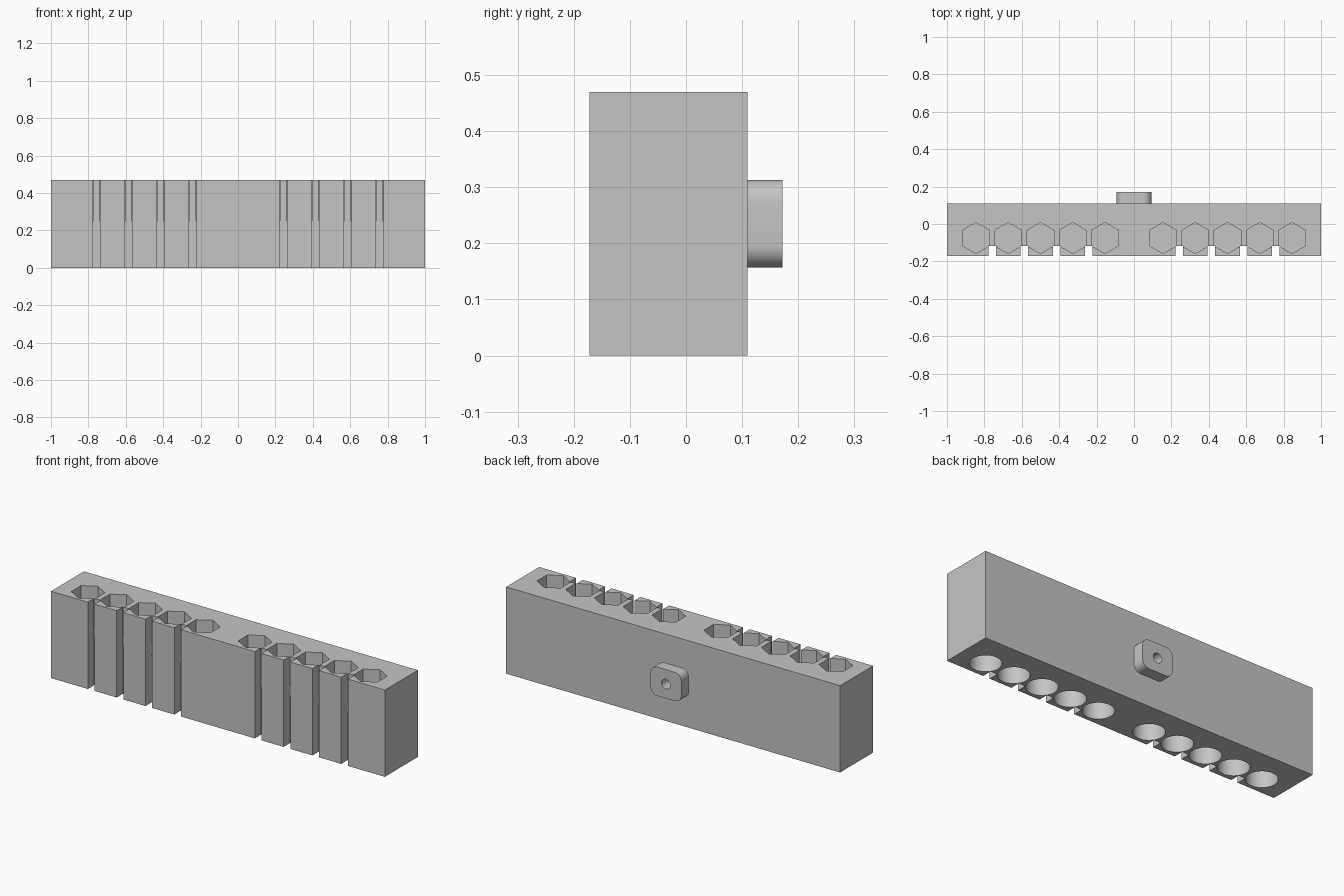
import bpy
import bmesh
from math import pi
from mathutils import Matrix, Vector

if "Cube" in bpy.data.objects:
    bpy.data.objects.remove(bpy.data.objects["Cube"])

FRONT, BACK, HEIGHT = -0.172, 0.11, 0.47
HOLE_Y, HOLE_X, PITCH = -0.075, 0.155, 0.1725
HEX_FLOOR, BORE_DEPTH = 0.25, 0.22

grey = bpy.data.materials.new("plain grey")
grey.use_nodes = True
grey.diffuse_color = (0.56, 0.56, 0.56, 1)
grey.node_tree.nodes["Principled BSDF"].inputs["Base Color"].default_value = grey.diffuse_color


def make_object(name, bm):
    bmesh.ops.recalc_face_normals(bm, faces=bm.faces)
    mesh = bpy.data.meshes.new(name)
    bm.to_mesh(mesh)
    bm.free()
    mesh.materials.append(grey)
    obj = bpy.data.objects.new(name, mesh)
    bpy.context.collection.objects.link(obj)
    return obj


def add_box(bm, low, high):
    low, high = Vector(low), Vector(high)
    size = Matrix.Diagonal((*(high - low), 1))
    return bmesh.ops.create_cube(bm, size=1, matrix=Matrix.Translation((low + high) / 2) @ size)


def add_prism(bm, sides, radius, x, z_low, z_high):
    # the first corner points along y
    place = Matrix.Translation((x, HOLE_Y, (z_low + z_high) / 2)) @ Matrix.Rotation(pi / 2, 4, "Z")
    if sides == 6:
        place = place @ Matrix.Rotation(0 if first_corner_on_x() else pi / 6, 4, "Z")
    bmesh.ops.create_cone(bm, cap_ends=True, segments=sides, radius1=radius,
                          radius2=radius, depth=z_high - z_low, matrix=place)


def first_corner_on_x():
    # find whether a hexagon primitive starts with a corner on the x or y axis
    probe = bmesh.new()
    bmesh.ops.create_circle(probe, segments=6, radius=1)
    on_x = max(v.co.x for v in probe.verts) > 0.95
    probe.free()
    return on_x


def cut(obj, cutter):
    mod = obj.modifiers.new("cut", "BOOLEAN")
    mod.operation, mod.solver, mod.object = "DIFFERENCE", "EXACT", cutter
    bpy.context.view_layer.objects.active = obj
    bpy.ops.object.modifier_apply(modifier=mod.name)


# Main block
bm = bmesh.new()
add_box(bm, (-1, FRONT, 0), (1, BACK, HEIGHT))
block = make_object("block", bm)

# Two mirrored banks of sockets, round bores and front slots
sockets, bores, slots = bmesh.new(), bmesh.new(), bmesh.new()
for side in (-1, 1):
    for i in range(5):
        x = side * (HOLE_X + i * PITCH)
        add_prism(sockets, 6, 0.083, x, HEX_FLOOR, HEIGHT + 0.1)
        add_prism(bores, 48, 0.077, x, -0.1, BORE_DEPTH)
        if i < 4:
            mid = x + side * PITCH / 2
            add_box(slots, (mid - 0.02, FRONT - 0.1, -0.1), (mid + 0.02, -0.118, HEIGHT + 0.1))

# Rounded mounting boss on the back
bm = bmesh.new()
add_box(bm, (-0.0925, BACK, 0.157), (0.0925, 0.172, 0.313))
long_edges = [e for e in bm.edges if abs(e.verts[0].co.y - e.verts[1].co.y) > 0.01]
bmesh.ops.bevel(bm, geom=long_edges, offset=0.04, segments=8, profile=0.5, affect="EDGES")
boss = make_object("mounting_boss", bm)

# Screw hole through the boss into the block
screw = bmesh.new()
bmesh.ops.create_cone(screw, cap_ends=True, segments=32, radius1=0.026, radius2=0.026, depth=0.2,
                      matrix=Matrix.Translation((0, 0.16, 0.235)) @ Matrix.Rotation(pi / 2, 4, "X"))

cutters = [make_object(n, b) for n, b in (("socket_cutter", sockets), ("bore_cutter", bores),
                                          ("slot_cutter", slots), ("screw_cutter", screw))]
for cutter in cutters:
    cutter.hide_render = True
    cut(block, cutter)
cut(boss, cutters[-1])
for cutter in cutters:
    bpy.data.objects.remove(cutter)

# Smooth the round walls, keep the edges sharp
bpy.ops.object.select_all(action="DESELECT")
for obj in (block, boss):
    obj.select_set(True)
bpy.context.view_layer.objects.active = block
bpy.ops.object.shade_smooth_by_angle(angle=pi / 6)
